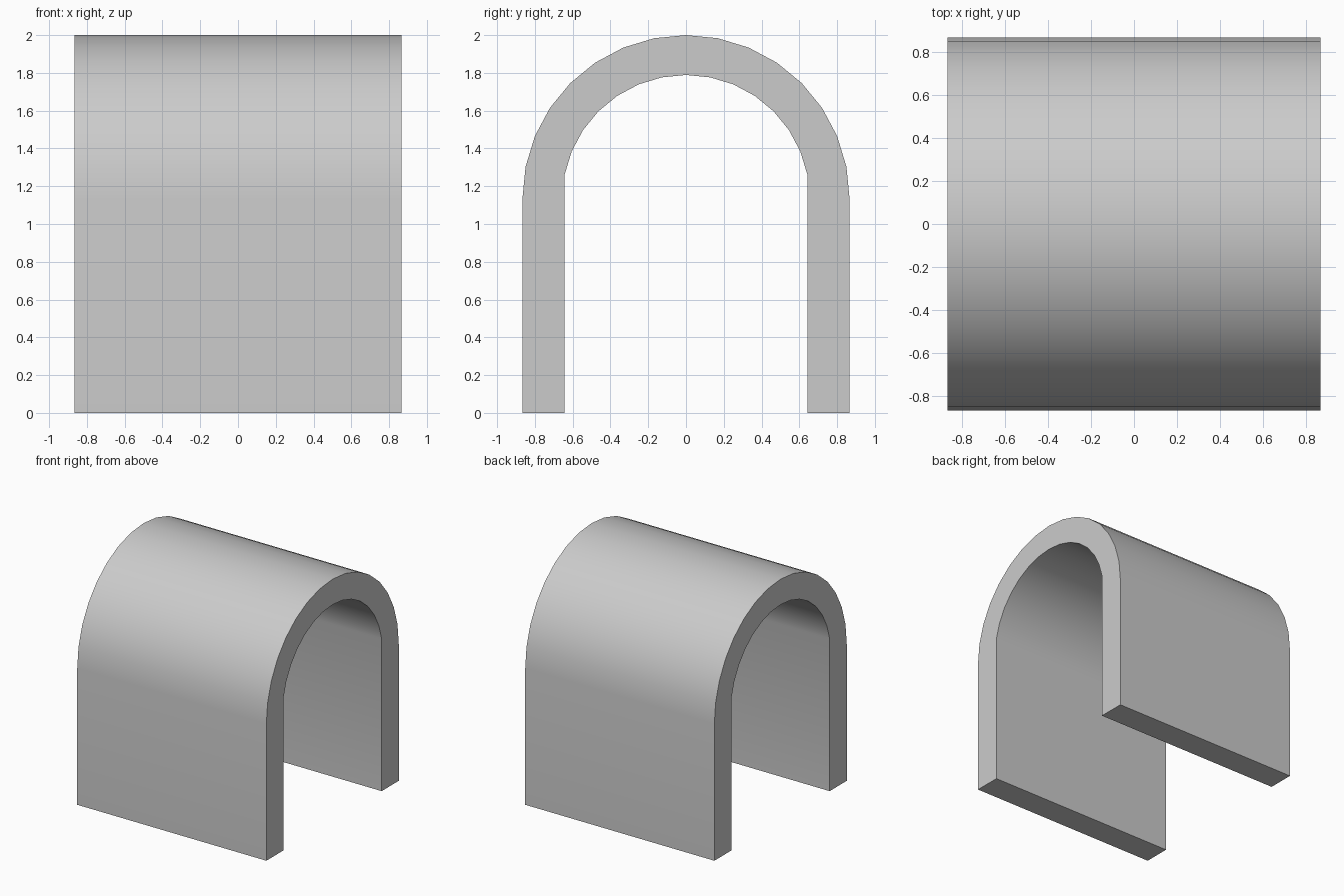
import bpy, bmesh
from math import pi, sin, cos, radians

if "Cube" in bpy.data.objects:
    bpy.data.objects.remove(bpy.data.objects["Cube"])

HALF = 0.866            # half length in x and outer half width in y
SPRING = 2.0 - HALF     # height where the arch begins
INNER = 0.655           # inner arch radius
SEGMENTS = 16


def arc(radius, first, last):
    """Points of the arch from the -y side to the +y side."""
    return [(-radius * cos(pi * i / SEGMENTS), SPRING + radius * sin(pi * i / SEGMENTS))
            for i in range(first, last + 1)]


# Cross-section: outer arch, then inner arch whose walls drop from its first step
outer = arc(HALF, 0, SEGMENTS)
inner = arc(INNER, 1, SEGMENTS - 1)
outer = [(outer[0][0], 0)] + outer + [(outer[-1][0], 0)]
inner = [(inner[0][0], 0)] + inner + [(inner[-1][0], 0)]
profile = outer + inner[::-1]

# Vaulted arch: extrude the cross-section along x
bm = bmesh.new()
face = bm.faces.new([bm.verts.new((-HALF, y, z)) for y, z in profile])
result = bmesh.ops.extrude_face_region(bm, geom=[face])
moved = [g for g in result["geom"] if isinstance(g, bmesh.types.BMVert)]
bmesh.ops.translate(bm, verts=moved, vec=(2 * HALF, 0, 0))
bmesh.ops.recalc_face_normals(bm, faces=bm.faces)

mesh = bpy.data.meshes.new("arch_tunnel")
bm.to_mesh(mesh)
bm.free()
arch = bpy.data.objects.new("arch_tunnel", mesh)
bpy.context.collection.objects.link(arch)

# Smooth vault with crisp end edges
bpy.context.view_layer.objects.active = arch
arch.select_set(True)
bpy.ops.object.shade_smooth_by_angle(angle=radians(30))
